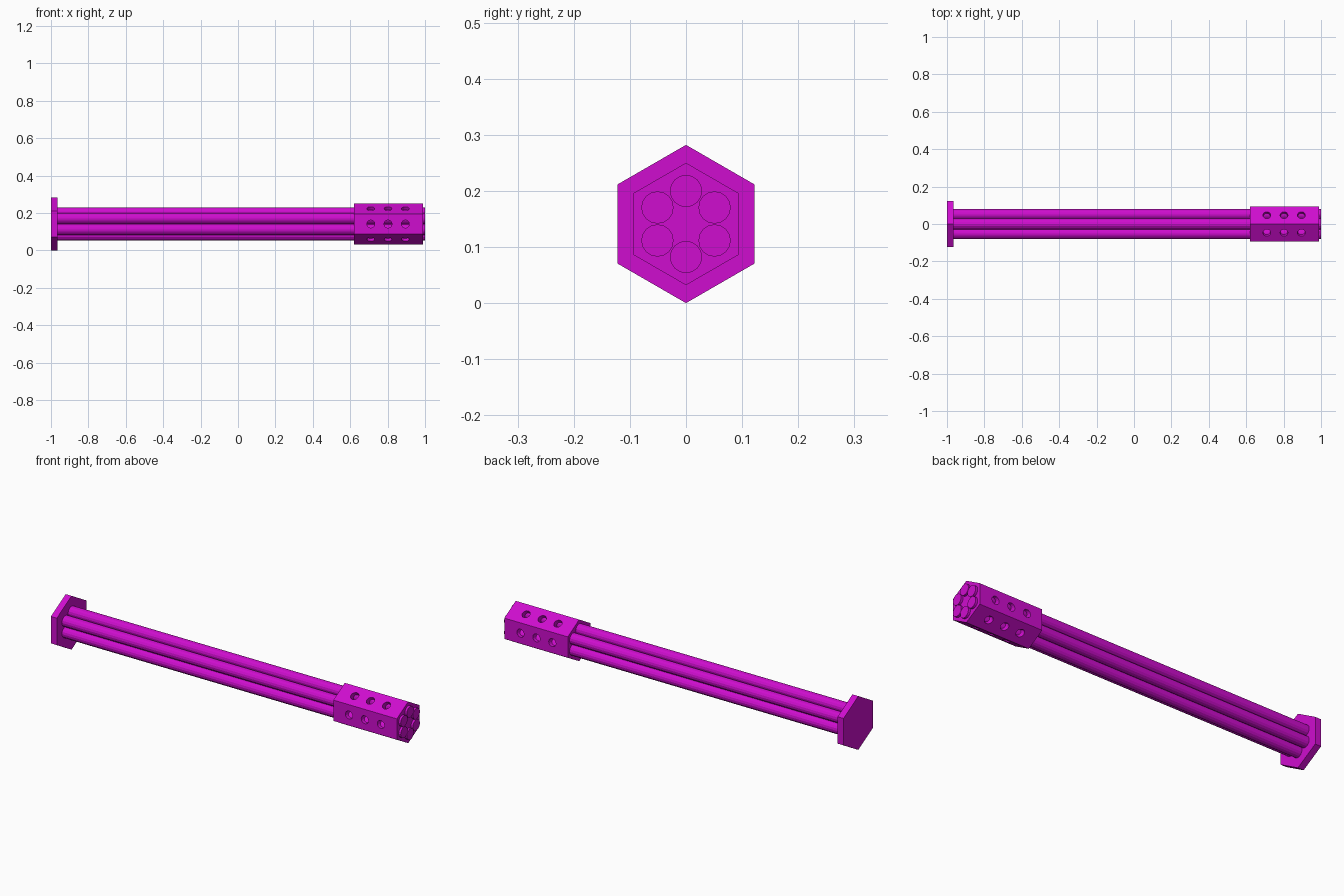
import bpy, bmesh
from math import sin, cos, pi

if "Cube" in bpy.data.objects:
    bpy.data.objects.remove(bpy.data.objects["Cube"])

CZ = 0.141  # height of the long axis

mat = bpy.data.materials.new("magenta")
mat.diffuse_color = (0.62, 0.004, 0.62, 1)
mat.use_nodes = True
mat.node_tree.nodes["Principled BSDF"].inputs["Base Color"].default_value = mat.diffuse_color


def add_prism(bm, start, axis, u, v, length, radius, sides):
    """Closed prism from start along axis; u, v span its cross-section."""
    rings = []
    for d in (0, length):
        ring = []
        for i in range(sides):
            a = 2 * pi * i / sides
            ring.append(bm.verts.new([start[k] + axis[k] * d + radius * (cos(a) * u[k] + sin(a) * v[k])
                                      for k in range(3)]))
        rings.append(ring)
    lo, hi = rings
    bm.faces.new(lo[::-1])
    bm.faces.new(hi)
    for i in range(sides):
        j = (i + 1) % sides
        bm.faces.new((lo[i], lo[j], hi[j], hi[i]))


def finish(bm, name):
    bmesh.ops.recalc_face_normals(bm, faces=bm.faces[:])
    mesh = bpy.data.meshes.new(name)
    bm.to_mesh(mesh)
    bm.free()
    ob = bpy.data.objects.new(name, mesh)
    bpy.context.collection.objects.link(ob)
    mesh.materials.append(mat)
    return ob


def x_prism(name, x0, x1, y, z, radius, sides):
    """Prism along x with a vertex pointing straight up."""
    bm = bmesh.new()
    add_prism(bm, (x0, y, z), (1, 0, 0), (0, 0, 1), (0, -1, 0), x1 - x0, radius, sides)
    return finish(bm, name)


# Rear hexagonal plate
x_prism("rear_plate", -1.0, -0.966, 0, CZ, 0.141, 6)

# Ring of six tubes
for i in range(6):
    a = i * pi / 3
    x_prism(f"tube_{i + 1}", -0.98, 0.995 + 0.005, 0.0588 * sin(a), CZ + 0.0588 * cos(a), 0.0288, 16)

# Hexagonal front sleeve
sleeve = x_prism("front_sleeve", 0.62, 0.988, 0, CZ, 0.109, 6)

# Three round vent holes in each sleeve face
bm = bmesh.new()
for i in range(6):
    a = i * pi / 3
    n = (0, cos(a), sin(a))
    t = (0, -sin(a), cos(a))
    for x in (0.71, 0.802, 0.895):
        start = (x, n[1] * 0.056, CZ + n[2] * 0.056)
        add_prism(bm, start, n, (1, 0, 0), t, 0.06, 0.021, 16)
cutter = finish(bm, "vent_cutter")
cutter.hide_render = True
cutter.hide_viewport = False
mod = sleeve.modifiers.new("vents", 'BOOLEAN')
mod.object = cutter
mod.operation = 'DIFFERENCE'
mod.solver = 'EXACT'
bpy.context.view_layer.objects.active = sleeve
bpy.ops.object.modifier_apply(modifier=mod.name)
bpy.data.objects.remove(cutter)
